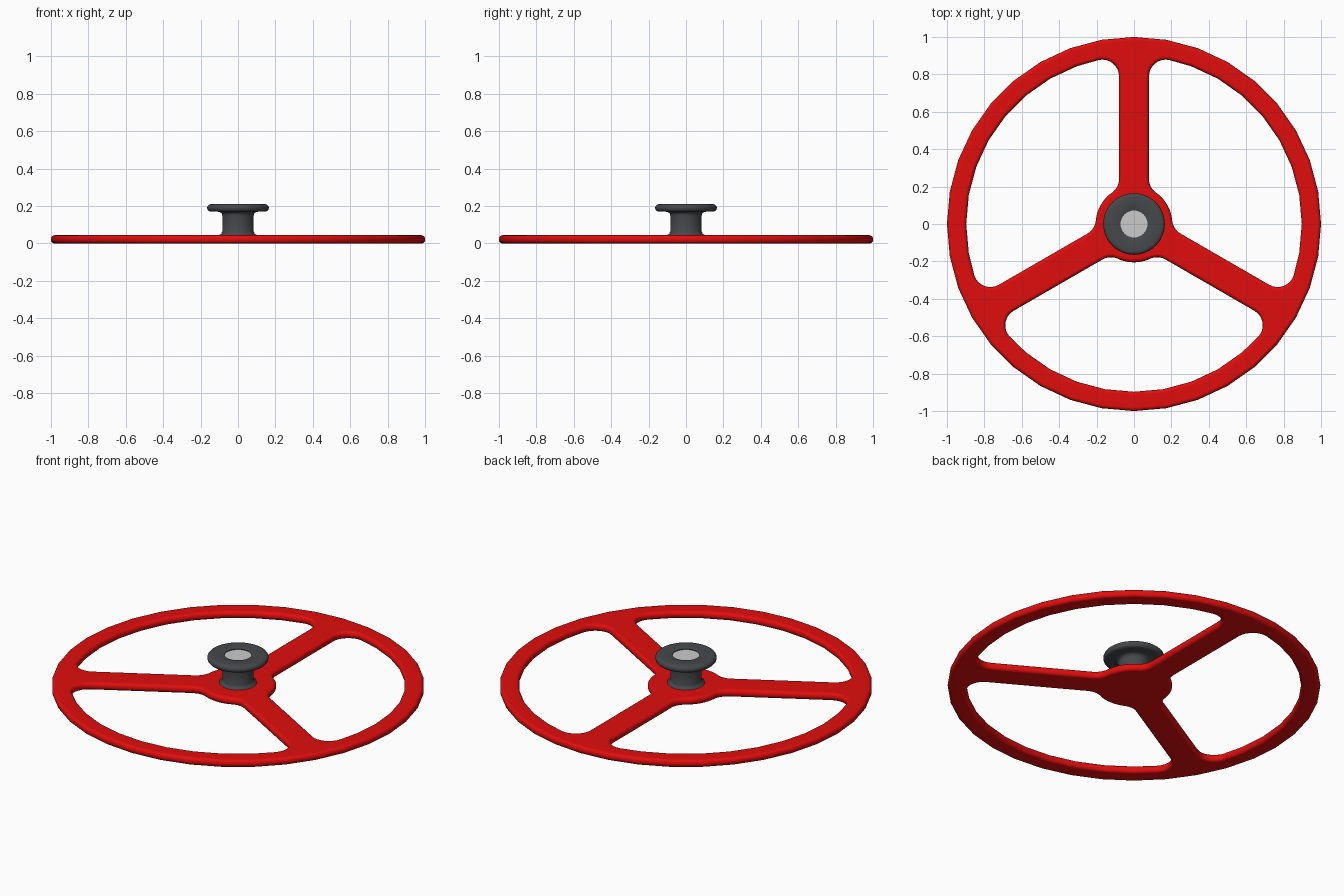
import bpy, bmesh, math
from mathutils import Matrix, Vector

if "Cube" in bpy.data.objects:
    bpy.data.objects.remove(bpy.data.objects["Cube"])


def material(name, rgb):
    m = bpy.data.materials.new(name)
    m.diffuse_color = (*rgb, 1)
    m.use_nodes = True
    m.node_tree.nodes["Principled BSDF"].inputs["Base Color"].default_value = m.diffuse_color
    return m


def finish(name, bm, mat=None, angle=40):
    bmesh.ops.recalc_face_normals(bm, faces=bm.faces[:])
    me = bpy.data.meshes.new(name)
    bm.to_mesh(me)
    bm.free()
    ob = bpy.data.objects.new(name, me)
    bpy.context.collection.objects.link(ob)
    if mat:
        me.materials.append(mat)
    bpy.ops.object.select_all(action='DESELECT')
    ob.select_set(True)
    bpy.context.view_layer.objects.active = ob
    bpy.ops.object.shade_smooth_by_angle(angle=math.radians(angle))
    return ob


def polar(r, deg):
    a = math.radians(deg)
    return Vector((r * math.cos(a), r * math.sin(a)))


def arc(c, r, a0, a1, n=8):
    return [c + polar(r, a0 + (a1 - a0) * i / n) for i in range(n + 1)]


def window_outline(d):
    """Opening between spokes at 0 and 120 degrees, grown by d."""
    half, rim, hub, fo, fi = 0.08 - d, 0.897 + d, 0.205 - d, 0.09 + d, 0.09 + d
    co = Vector((math.sqrt((rim - fo) ** 2 - (half + fo) ** 2), half + fo))
    ci = Vector((math.sqrt((hub + fi) ** 2 - (half + fi) ** 2), half + fi))
    ao = math.degrees(math.atan2(co.y, co.x))
    ai = math.degrees(math.atan2(ci.y, ci.x))
    lower = arc(ci, fi, 180 + ai, 270) + arc(co, fo, -90, ao)
    # mirror the lower half across the 60 degree line
    rot = Matrix.Rotation(math.radians(120), 2)
    upper = [rot @ Vector((p.x, -p.y)) for p in reversed(lower)]
    outer = [polar(rim, a) for a in range(20, 101, 10)]
    inner = arc(Vector((0, 0)), hub, 120 - ai, ai, 10)[1:-1]
    return lower + outer + upper + inner


def wheel_loops(d):
    """Wheel rim and three windows, with material inset by d."""
    loops = [[polar(1 - d, i * 10) for i in range(36)]]
    for a in (90, 210, 330):
        rot = Matrix.Rotation(math.radians(a), 2)
        loops.append([rot @ p for p in window_outline(d)])
    return loops


# Wheel: rim, spokes and hub plate with rounded edges
T, B = 0.044, 0.019
steps = [0, 22.5, 45, 67.5, 90]
section = [(B - B * math.sin(math.radians(t)), B - B * math.cos(math.radians(t))) for t in steps]
section += [(d, T - z) for d, z in reversed(section)]
bm = bmesh.new()
rows = [[[bm.verts.new((p.x, p.y, z)) for p in lp] for lp in wheel_loops(d)] for d, z in section]
for lo, hi in zip(rows, rows[1:]):
    for a, b in zip(lo, hi):
        n = len(a)
        for i in range(n):
            j = (i + 1) % n
            bm.faces.new((a[i], a[j], b[j], b[i]))
for row in (rows[0], rows[-1]):
    edges = [bm.edges.get((lp[i - 1], lp[i])) for lp in row for i in range(len(lp))]
    bmesh.ops.triangle_fill(bm, edges=edges, use_beauty=True)
wheel = finish("wheel", bm, material("red", (0.75, 0.004, 0.004)))
wn = wheel.modifiers.new("flat_face_normals", 'WEIGHTED_NORMAL')
wn.keep_sharp = True


def lathe(name, profile, mat=None, seg=48):
    bm = bmesh.new()
    rings = []
    for r, z in profile:
        n = 1 if r == 0 else seg
        rings.append([bm.verts.new((*polar(r, 360 * i / seg), z)) for i in range(n)])
    for a, b in zip(rings, rings[1:]):
        for i in range(seg):
            j = (i + 1) % seg
            q = [a[i % len(a)], a[j % len(a)], b[j % len(b)], b[i % len(b)]]
            bm.faces.new(list(dict.fromkeys(q)))
    return finish(name, bm, mat)


# Centre stem with flanged head and shallow socket
stem = [(0.0, 0.04), (0.105, 0.04), (0.1, 0.045), (0.089, 0.052), (0.084, 0.065),
        (0.084, 0.15), (0.087, 0.161), (0.097, 0.168), (0.11, 0.17)]
head = [tuple(Vector((0.145, 0.19)) + polar(0.02, a)) for a in range(-90, 91, 20)]
lathe("centre_stem", stem + head + [(0.078, 0.21), (0.072, 0.207), (0.072, 0.195), (0, 0.195)],
      material("dark_grey", (0.06, 0.065, 0.07)))

# Pale cap set into the head
lathe("centre_cap", [(0, 0.19), (0.0725, 0.19), (0.0725, 0.203), (0, 0.203)])
